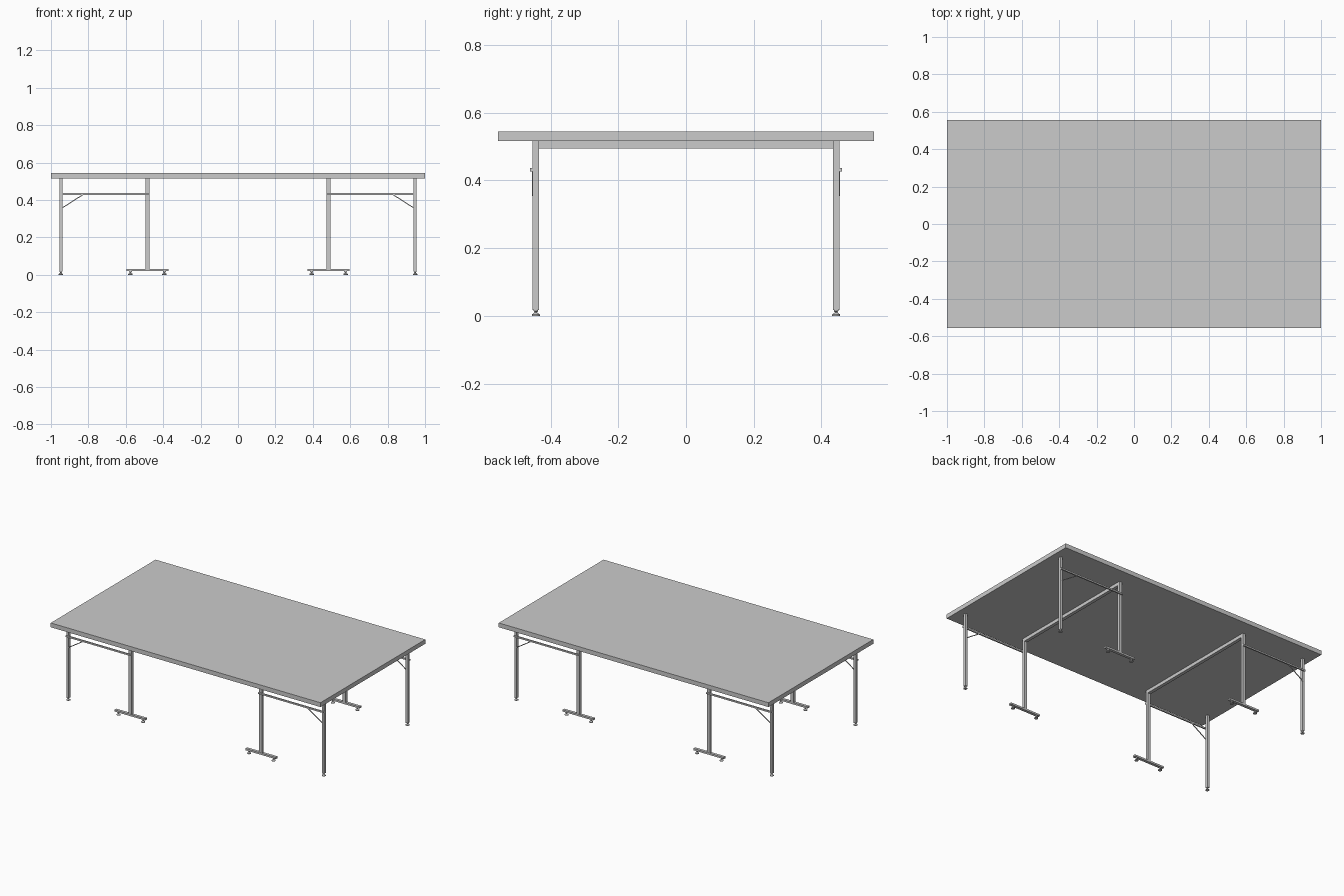
import bpy, bmesh, math
from mathutils import Vector

if "Cube" in bpy.data.objects:
    bpy.data.objects.remove(bpy.data.objects["Cube"])


def finish(name, bm):
    bmesh.ops.recalc_face_normals(bm, faces=bm.faces)
    me = bpy.data.meshes.new(name)
    bm.to_mesh(me)
    bm.free()
    ob = bpy.data.objects.new(name, me)
    bpy.context.scene.collection.objects.link(ob)
    return ob


def box(name, x0, x1, y0, y1, z0, z1):
    bm = bmesh.new()
    bmesh.ops.create_cube(bm, size=1)
    for v in bm.verts:
        v.co = Vector(((x0, x1)[v.co.x > 0], (y0, y1)[v.co.y > 0], (z0, z1)[v.co.z > 0]))
    return finish(name, bm)


def foot(name, x, y, top):
    # levelling foot: flared disc, tapered neck, stem
    bm = bmesh.new()
    profile = [(0.012, 0), (0.012, 0.004), (0.004, 0.010), (0.004, 0.012),
               (0.007, top - 0.003), (0.007, top)]
    n = 16
    rings = [[bm.verts.new((x + r * math.cos(2 * math.pi * i / n),
                            y + r * math.sin(2 * math.pi * i / n), z)) for i in range(n)]
             for r, z in profile]
    for a, b in zip(rings, rings[1:]):
        for i in range(n):
            j = (i + 1) % n
            bm.faces.new((a[i], a[j], b[j], b[i]))
    bm.faces.new(rings[0])
    bm.faces.new(rings[-1])
    return finish(name, bm)


def brace(name, p, q, y0, y1, t):
    # flat diagonal strut in the xz plane
    bm = bmesh.new()
    p, q = Vector(p), Vector(q)
    d = (q - p).normalized()
    s = Vector((-d.y, d.x)) * t / 2
    f = bm.faces.new([bm.verts.new((c.x, y0, c.y)) for c in (p + s, q + s, q - s, p - s)])
    ext = bmesh.ops.extrude_face_region(bm, geom=[f])["geom"]
    moved = [g for g in ext if isinstance(g, bmesh.types.BMVert)]
    bmesh.ops.translate(bm, verts=moved, vec=(0, y1 - y0, 0))
    return finish(name, bm)


# table top
box("table_top", -1, 1, -0.555, 0.555, 0.516, 0.545)

# one corner of the frame, mirrored to all four
parts = [
    box("end_leg", 0.939, 0.955, -0.453, -0.434, 0.017, 0.516),
    foot("end_leg_foot", 0.947, -0.4435, 0.018),
    box("inner_leg", 0.472, 0.494, -0.452, -0.434, 0.032, 0.516),
    box("foot_bar", 0.372, 0.597, -0.453, -0.434, 0.020, 0.032),
    foot("foot_bar_pad_inner", 0.393, -0.4435, 0.021),
    foot("foot_bar_pad_outer", 0.575, -0.4435, 0.021),
    box("side_rail", 0.472, 0.955, -0.461, -0.452, 0.427, 0.437),
    brace("diagonal_brace", (0.942, 0.356), (0.825, 0.431), -0.4555, -0.4515, 0.005),
]
for ob in parts:
    m = ob.modifiers.new("mirror", 'MIRROR')
    m.use_axis = (True, True, False)

# cross beams joining each pair of inner legs
beam = box("cross_beam", 0.472, 0.494, -0.434, 0.434, 0.494, 0.516)
beam.modifiers.new("mirror", 'MIRROR')
